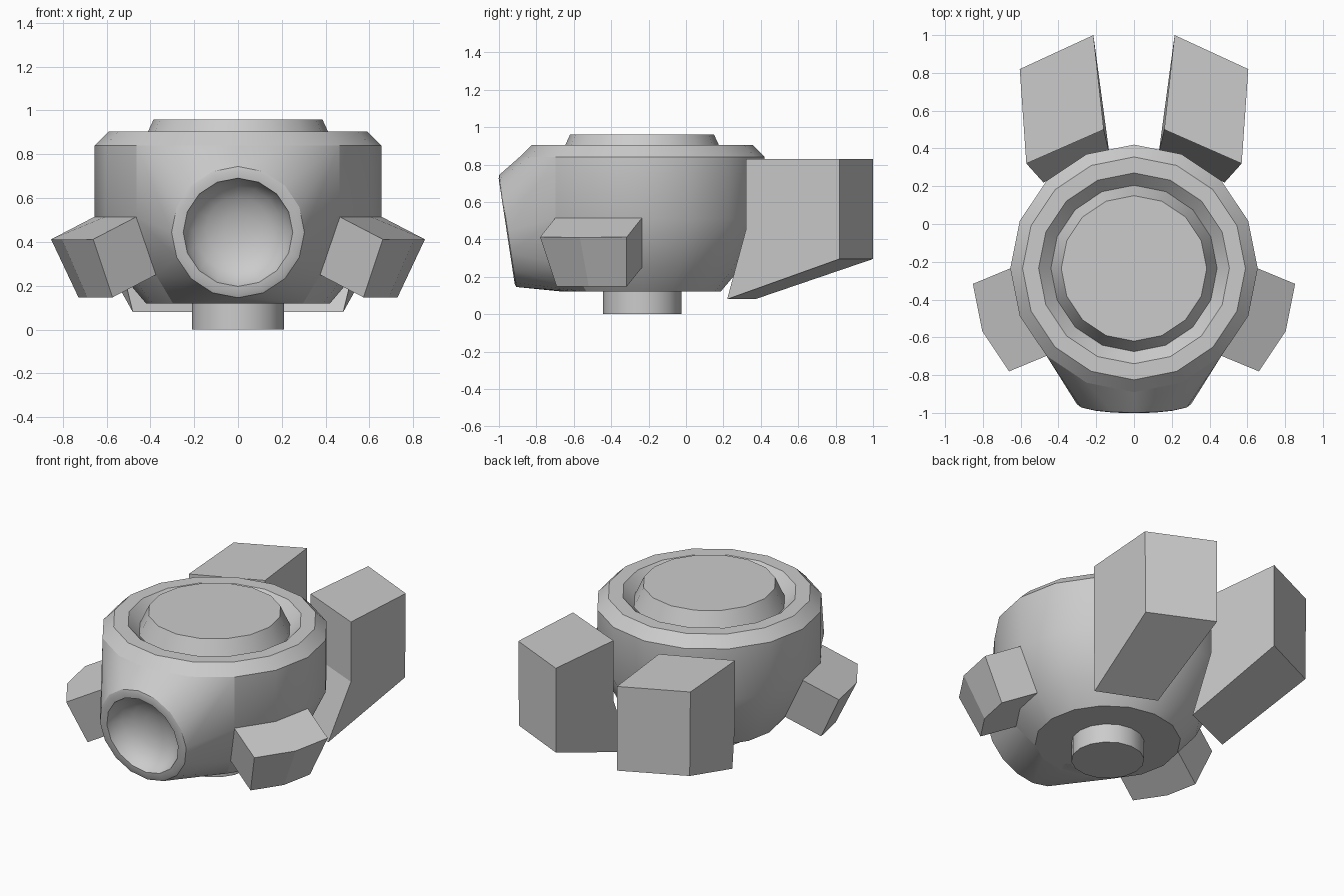
import bpy, bmesh, math
from mathutils import Vector, Matrix

if "Cube" in bpy.data.objects:
    bpy.data.objects.remove(bpy.data.objects["Cube"])

N = 16
CY = -0.235          # body axis position in y

grey = bpy.data.materials.new("plain_grey")
grey.diffuse_color = (0.6, 0.6, 0.6, 1)
grey.use_nodes = True
grey.node_tree.nodes["Principled BSDF"].inputs["Base Color"].default_value = grey.diffuse_color


def finish(bm, name, smooth=True, mirror=False):
    bmesh.ops.recalc_face_normals(bm, faces=bm.faces)
    me = bpy.data.meshes.new(name)
    bm.to_mesh(me)
    bm.free()
    me.materials.append(grey)
    ob = bpy.data.objects.new(name, me)
    bpy.context.collection.objects.link(ob)
    if mirror:
        ob.modifiers.new("mirror", 'MIRROR')
    if smooth:
        bpy.ops.object.select_all(action='DESELECT')
        ob.select_set(True)
        bpy.context.view_layer.objects.active = ob
        bpy.ops.object.shade_smooth_by_angle(angle=math.radians(35))
    return ob


def ring_points(r, h, frame):
    return [frame @ Vector((r * math.cos(2 * math.pi * i / N),
                            r * math.sin(2 * math.pi * i / N), h)) for i in range(N)]


def lathe(profile, frame):
    bm = bmesh.new()
    prev = None
    for r, h in profile:
        if r == 0:
            cur = [bm.verts.new(frame @ Vector((0, 0, h)))] * N
        else:
            cur = [bm.verts.new(p) for p in ring_points(r, h, frame)]
        if prev:
            for i in range(N):
                j = (i + 1) % N
                quad = list(dict.fromkeys((prev[i], prev[j], cur[j], cur[i])))
                bm.faces.new(quad)
        prev = cur
    return bm


def prism(loop_a, loop_b):
    bm = bmesh.new()
    a = [bm.verts.new(p) for p in loop_a]
    b = [bm.verts.new(p) for p in loop_b]
    bm.faces.new(a)
    bm.faces.new(b[::-1])
    for i in range(len(a)):
        j = (i + 1) % len(a)
        bm.faces.new((a[i], b[i], b[j], a[j]))
    return bm


# round body with grooved lid; the front wall is opened for the snout
axis = Matrix.Translation((0, CY, 0))
wall = [(.42, .12), (.53, .25), (.655, .51), (.655, .84)]
bm = lathe([(0, .12)] + wall + [(.59, .905), (.505, .905), (.44, .84),
                                (.385, .96), (0, .96)], axis)
front = []
for f in bm.faces:
    c = f.calc_center_median()
    if .13 < c.z < .83 and -(c.y - CY) > abs(c.x):
        front.append(f)
bmesh.ops.delete(bm, geom=front, context='FACES')
finish(bm, "body")

# stem under the body
finish(lathe([(.21, .13), (.21, 0), (0, 0)], axis), "stem")

# tilted lens frame: local x = right, local y = up, local z = outward
up = Vector((0, -.15, .9887))
out = Vector((0, -.9887, -.15))
lens = Matrix.Translation((0, -.953, .445)) @ Matrix(
    ((1, 0, 0), (0, up.y, out.y), (0, up.z, out.z))).to_4x4()

# snout: hull from the body's front wall to the lens ring, open at the lens
bm = bmesh.new()
for r, z in wall:
    for p in ring_points(r, z, axis)[10:15]:
        bm.verts.new(p)
rim = {bm.verts.new(p) for p in ring_points(.303, 0, lens)}
bmesh.ops.convex_hull(bm, input=bm.verts[:])
cap = [f for f in bm.faces if all(v in rim for v in f.verts)]
bmesh.ops.delete(bm, geom=cap, context='FACES')
finish(bm, "snout")

# lens rim and hollow bowl
finish(lathe([(.303, 0), (.285, .006), (.25, .006), (.238, -.03), (.2, -.075),
              (.145, -.11), (.07, -.13), (0, -.135)], lens), "lens_bowl")

# side blocks pulled out of the body's facets
shift = Vector((.198, -.082, -.103))


def block_loop(r, z):
    inner = ring_points(r, z, axis)
    inner = [inner[0], inner[15], inner[14]]
    return inner + [p + shift for p in reversed(inner)]


finish(prism(block_loop(.655, .515), block_loop(.53, .25)),
       "side_blocks", smooth=False, mirror=True)

# rear fins
inner = [(.16, .5, .83), (.16, .5, .45), (.13, .37, .08), (.215, 1, .295), (.215, 1, .83)]
outer = [(.57, .32, .83), (.57, .32, .45), (.48, .22, .08), (.6, .82, .295), (.605, .82, .83)]
finish(prism(inner, outer), "rear_fins", smooth=False, mirror=True)
